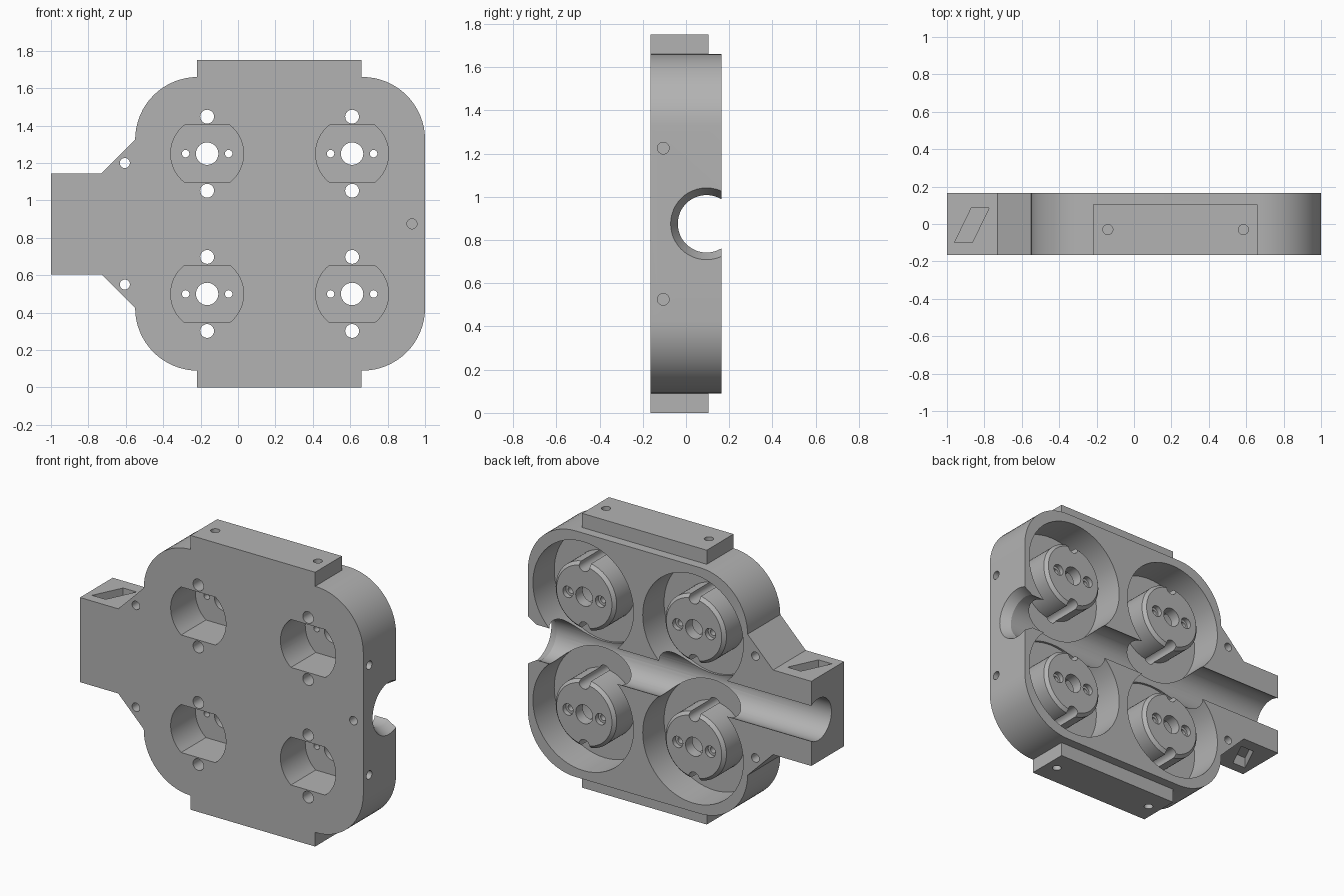
import bpy, bmesh
from math import sin, cos, pi, radians, acos, asin

old = bpy.data.objects.get("Cube")
if old:
    bpy.data.objects.remove(old, do_unlink=True)

grey = bpy.data.materials.new("plain_grey")
grey.use_nodes = True
grey.diffuse_color = (0.45, 0.45, 0.45, 1)
grey.node_tree.nodes["Principled BSDF"].inputs["Base Color"].default_value = grey.diffuse_color

MID = 0.875            # height of the horizontal symmetry line
BACK, FRONT = 0.165, -0.165
FLOOR, BOSS_TOP = -0.05, 0.155
CENTRES = [(x, MID + s * 0.375) for x in (-0.165, 0.61) for s in (-1, 1)]


def arc(cx, cy, r, a0, a1, n=16):
    return [(cx + r * cos(a0 + (a1 - a0) * i / n), cy + r * sin(a0 + (a1 - a0) * i / n))
            for i in range(n + 1)]


def circle(r, n=32):
    return arc(0, 0, r, 0, 2 * pi, n)[:-1]


def loft(name, pts, axis, sections, at=(0, 0)):
    """Sweep an outline along an axis through (position, scale) sections."""
    place = {"x": lambda u, v, t: (t, u, v),
             "y": lambda u, v, t: (u, t, v),
             "z": lambda u, v, t: (u, v, t)}[axis]
    bm = bmesh.new()
    rings = [[bm.verts.new(place(at[0] + u * s, at[1] + v * s, t)) for u, v in pts]
             for t, s in sections]
    for a, b in zip(rings, rings[1:]):
        for i in range(len(a)):
            j = (i + 1) % len(a)
            bm.faces.new((a[i], a[j], b[j], b[i]))
    bm.faces.new(rings[0])
    bm.faces.new(rings[-1])
    bmesh.ops.recalc_face_normals(bm, faces=bm.faces)
    mesh = bpy.data.meshes.new(name)
    bm.to_mesh(mesh)
    bm.free()
    mesh.materials.append(grey)
    ob = bpy.data.objects.new(name, mesh)
    bpy.context.collection.objects.link(ob)
    return ob


def combine(tool, operation="DIFFERENCE"):
    """Apply one boolean step to the housing and discard the tool."""
    mod = housing.modifiers.new("step", "BOOLEAN")
    mod.operation, mod.solver, mod.object = operation, "EXACT", tool
    graph = bpy.context.evaluated_depsgraph_get()
    graph.update()
    result = bpy.data.meshes.new_from_object(housing.evaluated_get(graph))
    housing.modifiers.clear()
    housing.data = result
    bpy.data.objects.remove(tool, do_unlink=True)


def drill(r, axis, a, b, at, n=24):
    combine(loft("drill", circle(r, n), axis, [(a, 1), (b, 1)], at))


# Housing outline: rounded square with a tapered neck
R = 0.335
lo, hi = MID - 0.45, MID + 0.45
outline = (arc(1 - R, hi, R, 0, pi / 2) + arc(R - 0.55, hi, R, pi / 2, pi)
           + [(-0.73, MID + 0.27), (-1, MID + 0.27), (-1, MID - 0.27), (-0.73, MID - 0.27)]
           + arc(R - 0.55, lo, R, pi, 1.5 * pi) + arc(1 - R, lo, R, 1.5 * pi, 2 * pi))
housing = loft("housing", outline, "y", [(FRONT, 1), (BACK, 1)])

# Mounting tabs at top and bottom
slab = [(-0.22, 0), (0.66, 0), (0.66, 2 * MID), (-0.22, 2 * MID)]
combine(loft("tabs", slab, "y", [(FRONT, 1), (0.105, 1)]), "UNION")

# Round pockets open at the back
for c in CENTRES:
    combine(loft("pocket", circle(0.355, 64), "y", [(FLOOR, 1), (0.3, 1)], c))

# Long channel with a flared right-hand mouth
combine(loft("channel", circle(0.133, 48), "x",
             [(-1.1, 1), (0.94, 1), (1.02, 1.333)], (0.095, MID)))

# Chamfered bosses, each with a flat-sided recess from the front
half = asin(0.153 / 0.195)
recess = arc(0, 0, 0.195, -half, half) + arc(0, 0, 0.195, pi - half, pi + half)
for x, z in CENTRES:
    combine(loft("boss", circle(0.215, 64), "y",
                 [(FLOOR - 0.03, 1), (BOSS_TOP - 0.02, 1), (BOSS_TOP, 0.91)], (x, z)), "UNION")
    combine(loft("recess", recess, "y", [(-0.3, 1), (0.085, 1)], (x, z)))
    drill(0.06, "y", 0, 0.3, (x, z), 32)
    for s in (-1, 1):
        drill(0.037, "y", -0.3, 0.3, (x, z + s * 0.198))
        drill(0.02, "y", 0, 0.3, (x + s * 0.115, z))
        drill(0.036, "y", 0.125, 0.3, (x + s * 0.115, z))

# Small fixing holes
drill(0.027, "y", -0.3, -0.1, (0.93, MID))
slot = [(-0.96, -0.1), (-0.865, -0.1), (-0.775, 0.085), (-0.87, 0.085)]
for s in (-1, 1):
    drill(0.027, "y", -0.3, 0.3, (-0.605, MID + s * 0.325))
    drill(0.027, "x", 0.85, 1.1, (-0.105, MID + s * 0.35))
    for x in (-0.14, 0.585):
        drill(0.027, "z", MID + s * 0.73, MID + s, (x, -0.03))
    # Slanted slots in the neck
    combine(loft("slot", slot, "z", [(MID + s * 0.2, 1), (MID + s * 0.4, 1)]))

# Smooth the curved walls, keep edges crisp
bpy.ops.object.select_all(action="DESELECT")
housing.select_set(True)
bpy.context.view_layer.objects.active = housing
bpy.ops.object.shade_smooth_by_angle(angle=radians(25))
